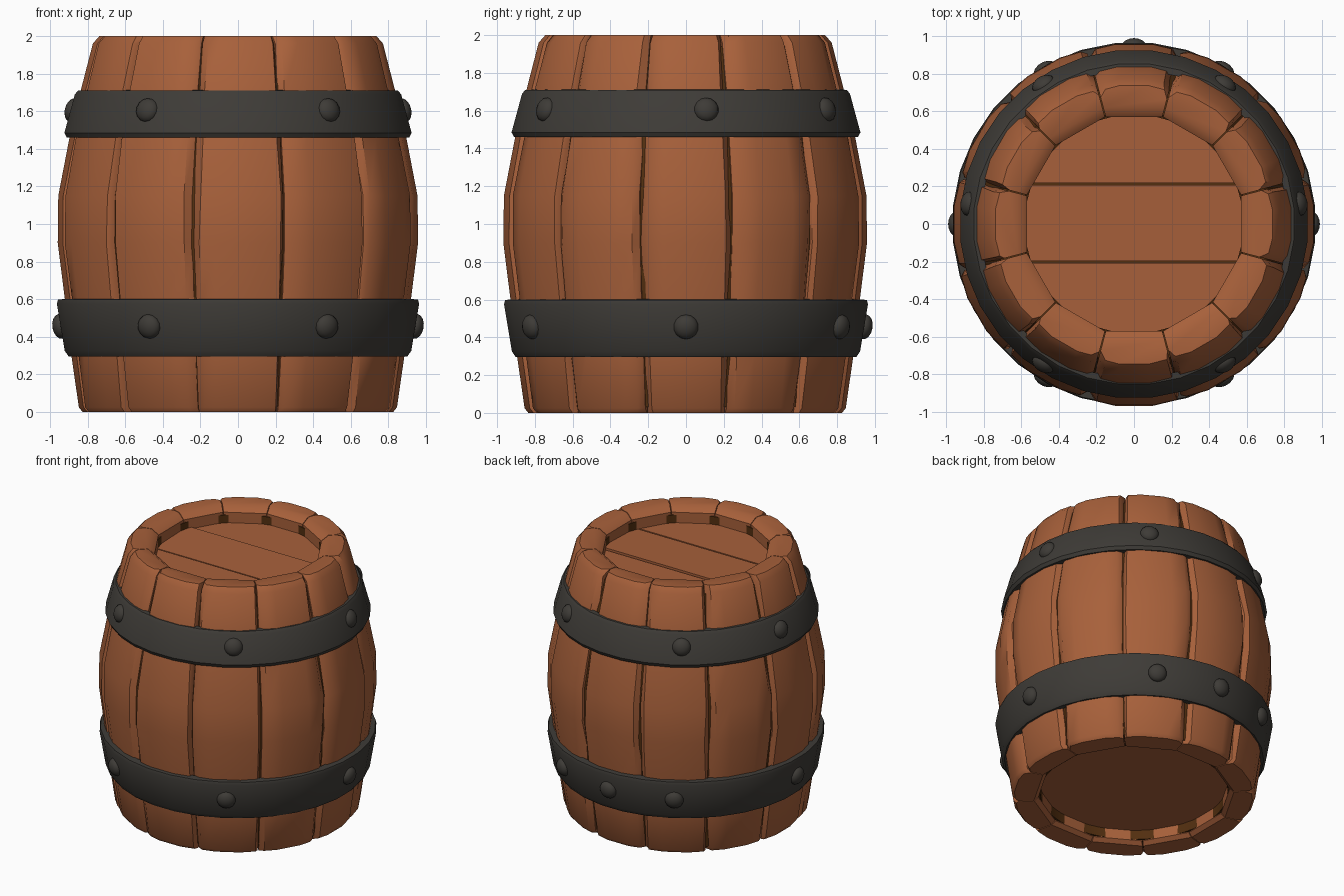
import bpy, bmesh, math, random
from mathutils import Matrix, Vector

random.seed(4)
cube = bpy.data.objects.get("Cube")
if cube:
    bpy.data.objects.remove(cube, do_unlink=True)


def material(name, rgb):
    m = bpy.data.materials.new(name)
    m.use_nodes = True
    m.diffuse_color = (*rgb, 1)
    bsdf = next(n for n in m.node_tree.nodes if n.type == 'BSDF_PRINCIPLED')
    bsdf.inputs["Base Color"].default_value = (*rgb, 1)
    bsdf.inputs["Roughness"].default_value = 0.8
    return m


WOOD = material("warm wood", (0.39, 0.118, 0.043))
GAP = material("dark wood", (0.085, 0.028, 0.005))
IRON = material("dark iron", (0.048, 0.044, 0.038))
parts = []


def finish(name, bm, mat):
    bmesh.ops.recalc_face_normals(bm, faces=bm.faces)
    mesh = bpy.data.meshes.new(name)
    bm.to_mesh(mesh)
    bm.free()
    mesh.materials.append(mat)
    ob = bpy.data.objects.new(name, mesh)
    bpy.context.collection.objects.link(ob)
    parts.append(ob)
    return ob


def polar(r, a, z):
    return (r * math.cos(a), r * math.sin(a), z)


def loft(bm, rings, closed=False):
    """Bridge successive rings of points; cap the ends unless closed."""
    vs = [[bm.verts.new(p) for p in ring] for ring in rings]
    n = len(vs[0])
    pairs = list(zip(vs, vs[1:])) + ([(vs[-1], vs[0])] if closed else [])
    for a, b in pairs:
        for i in range(n):
            j = (i + 1) % n
            bm.faces.new((a[i], a[j], b[j], b[i]))
    if not closed:
        bm.faces.new(vs[0])
        bm.faces.new(vs[-1])


def lathe(name, profile, mat, steps):
    bm = bmesh.new()
    loft(bm, [[polar(r, math.tau * (k + 0.5) / steps, z) for k in range(steps)]
              for r, z in profile], closed=True)
    return finish(name, bm, mat)


# Barrel rows: height, outer radius, inner radius
ROWS = [(0, 0.835, 0.70), (0.025, 0.855, 0.67), (0.3, 0.895, 0.66),
        (0.6, 0.93, 0.64), (0.9, 0.968, 0.62), (1.15, 0.965, 0.61),
        (1.46, 0.905, 0.60), (1.71, 0.845, 0.59), (1.96, 0.78, 0.59),
        (2, 0.745, 0.64)]
STAVES = 12
HALF = math.pi / STAVES


# Staves: wedges with worn, chamfered edges
def stave(index):
    centre = index * 2 * HALF
    swell = random.uniform(-0.008, 0.006)
    left, right = (random.uniform(0.8, 0.9) for _ in range(2))
    rings = []
    for z, r, inner in ROWS:
        r += swell
        chip = [random.uniform(0.025, 0.055) for _ in range(2)]
        section = [(-0.985, inner), (-0.985, r - chip[0]),
                   (-left + random.uniform(-0.03, 0.03), r - 0.008), (-0.4, r),
                   (0.4, r), (right + random.uniform(-0.03, 0.03), r - 0.008),
                   (0.985, r - chip[1]), (0.985, inner)]
        rings.append([polar(q, centre + f * HALF, z) for f, q in section])
    bm = bmesh.new()
    loft(bm, rings)
    finish(f"stave_{index + 1}", bm, WOOD)


for i in range(STAVES):
    stave(i)

# Dark liner seen in the grooves and on the inner walls
outer = [(r - 0.042, min(max(z, 0.03), 1.94)) for z, r, _ in ROWS]
lathe("dark_liner", outer + [(0.582, 1.94), (0.582, 1.8), (0.65, 0.2), (0.655, 0.03)],
      GAP, 48)


# Heads: three planks on top, a plain disc below
def disc_slab(name, radius, z0, z1, mat, low=None, high=None, tilt=0):
    bm = bmesh.new()
    bmesh.ops.create_cone(bm, cap_ends=True, segments=48, radius1=radius,
                          radius2=radius, depth=z1 - z0,
                          matrix=Matrix.Translation((0, 0, (z0 + z1) / 2)))
    for limit, side in ((low, -1), (high, 1)):
        if limit is not None:
            geom = bm.verts[:] + bm.edges[:] + bm.faces[:]
            cut = bmesh.ops.bisect_plane(bm, geom=geom, plane_co=(0, limit, 0),
                                         plane_no=(0, side, 0), clear_outer=True)
            edges = [e for e in cut["geom_cut"] if isinstance(e, bmesh.types.BMEdge)]
            bmesh.ops.contextual_create(bm, geom=edges)
    for v in bm.verts:
        v.co.z += tilt * v.co.y
    finish(name, bm, mat)


disc_slab("lid_backing", 0.6, 1.78, 1.83, GAP)
disc_slab("lid_plank_back", 0.6, 1.8, 1.88, WOOD, low=0.218)
disc_slab("lid_plank_middle", 0.6, 1.8, 1.885, WOOD, low=-0.197, high=0.208, tilt=0.03)
disc_slab("lid_plank_front", 0.6, 1.8, 1.88, WOOD, high=-0.207)
disc_slab("bottom_head", 0.67, 0.1, 0.2, WOOD)

# Iron hoops with softened rims
lathe("upper_hoop", [(0.86, 1.465), (0.915, 1.46), (0.928, 1.485), (0.872, 1.69),
                     (0.855, 1.71), (0.82, 1.712), (0.82, 1.6)], IRON, 32)
lathe("lower_hoop", [(0.86, 0.3), (0.905, 0.295), (0.926, 0.325), (0.968, 0.575),
                     (0.962, 0.598), (0.91, 0.602), (0.88, 0.45)], IRON, 32)


# Rivets: flattened domes facing outward along the hoop slope
def rivet(name, degrees, radius, z, slope):
    a = math.radians(degrees)
    out = Vector(polar(1, a, slope)).normalized()
    turn = out.to_track_quat('Z', 'Y').to_matrix().to_4x4()
    bm = bmesh.new()
    bmesh.ops.create_uvsphere(
        bm, u_segments=14, v_segments=8, radius=0.066,
        matrix=Matrix.Translation(polar(radius, a, z)) @ turn
        @ Matrix.Diagonal((1, 1, 0.65, 1)))
    finish(name, bm, IRON)


for i, d in enumerate((7, 57, 123, 173, 237, 303)):
    rivet(f"upper_rivet_{i + 1}", d, 0.885, 1.605, 0.27)
for i, d in enumerate((0, 60, 90, 120, 180, 240, 300)):
    rivet(f"lower_rivet_{i + 1}", d, 0.945, 0.455, -0.17)

# Smooth shading with crisp edges
bpy.ops.object.select_all(action='DESELECT')
for ob in parts:
    ob.select_set(True)
bpy.context.view_layer.objects.active = parts[0]
bpy.ops.object.shade_smooth_by_angle(angle=math.radians(40))
